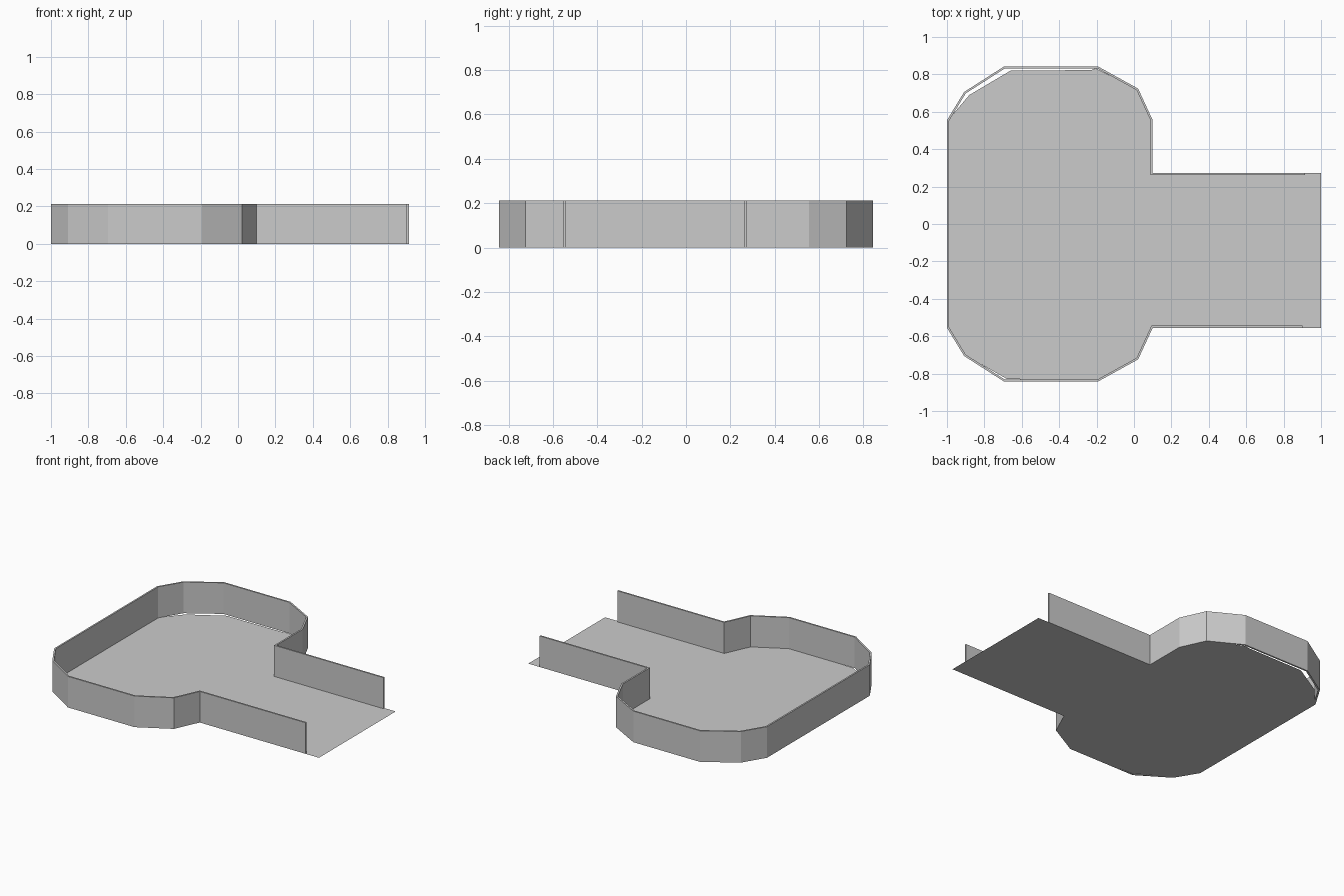
import bpy
import bmesh

cube = bpy.data.objects.get("Cube")
if cube:
    bpy.data.objects.remove(cube, do_unlink=True)

WALL_HEIGHT = 0.212
WALL_THICKNESS = 0.011

grey = bpy.data.materials.new("plain grey")
grey.use_nodes = True
grey.diffuse_color = (0.6, 0.6, 0.6, 1)
grey.node_tree.nodes["Principled BSDF"].inputs["Base Color"].default_value = grey.diffuse_color


def add_object(name, bm):
    mesh = bpy.data.meshes.new(name)
    bm.to_mesh(mesh)
    bm.free()
    mesh.materials.append(grey)
    obj = bpy.data.objects.new(name, mesh)
    bpy.context.collection.objects.link(obj)
    return obj


def floor(name, outline):
    bm = bmesh.new()
    bm.faces.new([bm.verts.new((x, y, 0)) for x, y in outline])
    return add_object(name, bm)


def wall(name, path):
    # Vertical strip along the path, thickened towards the inside
    bm = bmesh.new()
    low = [bm.verts.new((x, y, 0)) for x, y in path]
    high = [bm.verts.new((x, y, WALL_HEIGHT)) for x, y in path]
    for i in range(len(path) - 1):
        bm.faces.new((low[i], low[i + 1], high[i + 1], high[i]))
    obj = add_object(name, bm)
    solid = obj.modifiers.new("thickness", "SOLIDIFY")
    solid.thickness = WALL_THICKNESS
    solid.offset = -1
    solid.use_even_offset = True
    return obj


# Chamfered room outline, counter-clockwise from the back of the opening
left_back = [(-0.695, 0.842), (-0.908, 0.706), (-1.0, 0.555)]
left_front = [(x, -y) for x, y in reversed(left_back)]
right_back = [(0.1, 0.555), (0.022, 0.724), (-0.192, 0.842)]
right_front = [(x, -y) for x, y in reversed(right_back)]

# One continuous wall around the room and along both sides of the corridor
wall("perimeter_wall",
     [(0.915, 0.273), (0.1, 0.273)] + right_back + left_back
     + left_front + right_front + [(0.9, -0.555)])

# Room floor, falling slightly short of the wall at the back left
floor("room_floor",
      [(0.1, 0.273), (0.1, 0.555), (0.022, 0.72), (-0.205, 0.832),
       (-0.23, 0.823), (-0.66, 0.82), (-0.88, 0.69), (-0.995, 0.555),
       (-0.995, -0.55), (-0.905, -0.7), (-0.68, -0.828)] + right_front)

# Corridor floor, running on past the wall ends
floor("corridor_floor", [(0.1, -0.555), (1.0, -0.555), (1.0, 0.273), (0.1, 0.273)])
